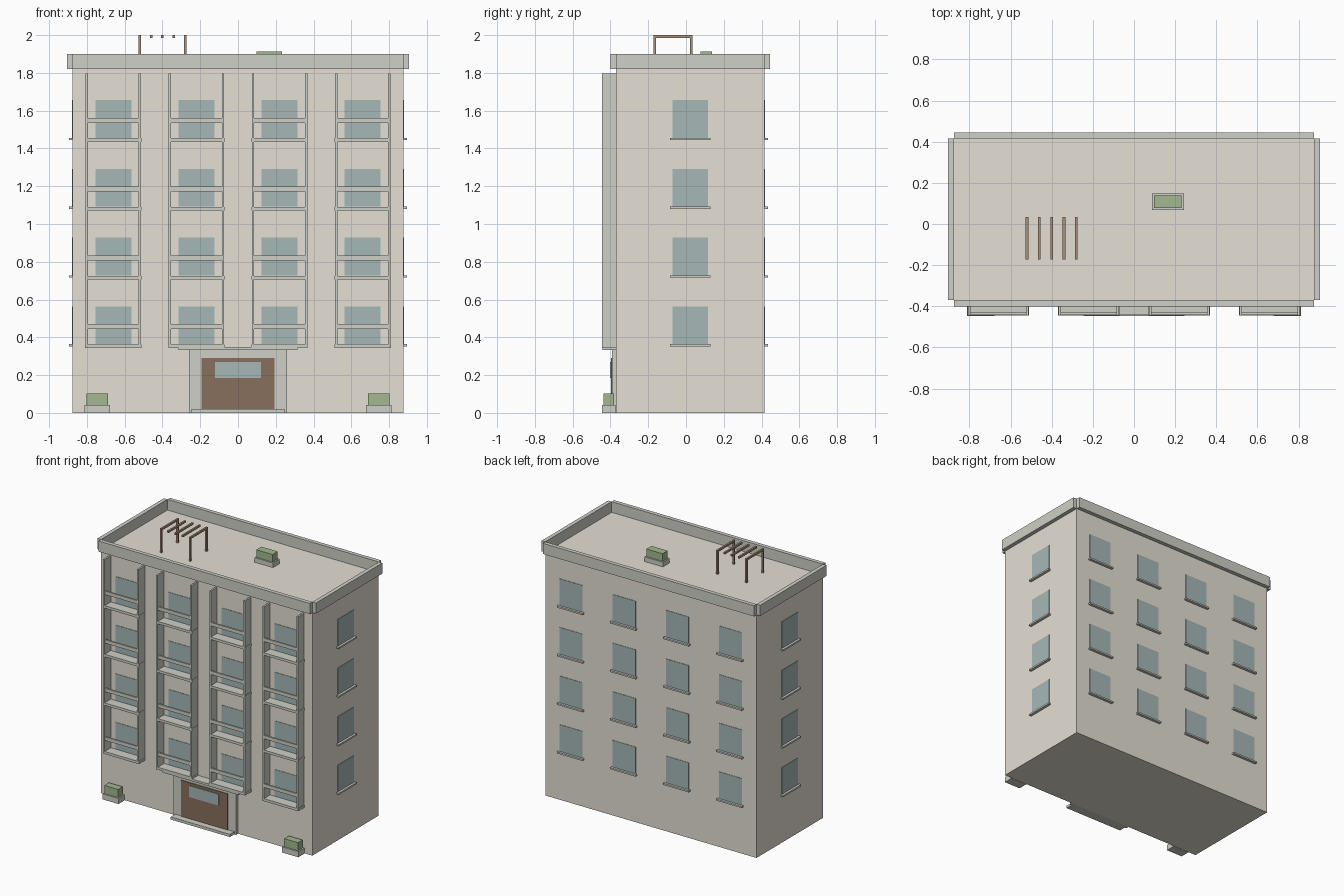
import bpy, bmesh

if "Cube" in bpy.data.objects:
    bpy.data.objects.remove(bpy.data.objects["Cube"])


def mat(name, rgb):
    m = bpy.data.materials.new(name)
    m.diffuse_color = (*rgb, 1)
    m.use_nodes = True
    m.node_tree.nodes["Principled BSDF"].inputs["Base Color"].default_value = m.diffuse_color
    return m


WALL = mat("wall_cream", (0.78, 0.74, 0.66))
TRIM = mat("trim_concrete", (0.62, 0.63, 0.57))
GLASS = mat("glass", (0.38, 0.48, 0.47))
DOOR = mat("door_brown", (0.25, 0.16, 0.11))
LEAF = mat("leaf_green", (0.36, 0.48, 0.28))
WOOD = mat("wood", (0.40, 0.28, 0.19))


def boxes(name, material, items):
    """One object made of boxes, each (x0, x1, y0, y1, z0, z1)."""
    bm = bmesh.new()
    for x0, x1, y0, y1, z0, z1 in items:
        vs = bmesh.ops.create_cube(bm, size=1)["verts"]
        for v in vs:
            v.co = (x0 + (v.co.x + 0.5) * (x1 - x0),
                    y0 + (v.co.y + 0.5) * (y1 - y0),
                    z0 + (v.co.z + 0.5) * (z1 - z0))
    me = bpy.data.meshes.new(name)
    bm.to_mesh(me)
    bm.free()
    me.materials.append(material)
    ob = bpy.data.objects.new(name, me)
    bpy.context.collection.objects.link(ob)
    return ob


W, YF, YB = 0.875, -0.37, 0.415      # body half width, front and back walls
FLOOR, ROOF = 0.364, 1.82
FRONT = -0.444                       # balcony front
YC = (YF + YB) / 2
COLS = (-0.66, -0.22, 0.22, 0.66)
LEVELS = [FLOOR * i for i in range(1, 5)]

# Main block and parapet
boxes("building_body", WALL, [(-W, W, YF, YB, 0, ROOF)])
boxes("parapet", TRIM, [
    (-W, W, YF - 0.03, YF, ROOF, 1.9), (-W, W, YB, YB + 0.03, ROOF, 1.9),
    (-W - 0.03, -W, YF, YB, ROOF, 1.9), (W, W + 0.03, YF, YB, ROOF, 1.9)])

# Windows and sills on all four sides
panes, sills = [], []
E, HW, HS, P = 0.003, 0.095, 0.106, 0.02
for z in LEVELS:
    zt, zs = z + 0.2, z - 0.012
    for x in COLS:
        panes.append((x - HW, x + HW, YF - E, YF + 0.01, z, zt))
        panes.append((x - HW, x + HW, YB - 0.01, YB + E, z, zt))
        sills.append((x - HS, x + HS, YB, YB + P, zs, z))
    for s in (-1, 1):
        a, b = sorted((s * (W - 0.01), s * (W + E)))
        panes.append((a, b, YC - HW, YC + HW, z, zt))
        a, b = sorted((s * W, s * (W + P)))
        sills.append((a, b, YC - HS, YC + HS, zs, z))
boxes("windows", GLASS, panes)
boxes("window_sills", TRIM, sills)

# Balcony bays: full-height side fins, floor slabs, front rails
fins, slabs, rails = [], [], []
H, T = 0.147, 0.013
for x in COLS:
    fins.append((x - H, x - H + T, FRONT, YF, 0.345, 1.798))
    fins.append((x + H - T, x + H, FRONT, YF, 0.345, 1.798))
    for z in LEVELS:
        slabs.append((x - H - 0.002, x + H + 0.002, FRONT, YF, z - 0.021, z - 0.002))
        rails.append((x - H + T, x + H - T, FRONT + 0.003, FRONT + 0.016,
                      z + 0.08, z + 0.106))
boxes("balcony_fins", TRIM, fins)
boxes("balcony_slabs", TRIM, slabs)
boxes("balcony_rails", TRIM, rails)

# Entrance
boxes("door_surround", TRIM, [(-0.26, 0.26, -0.393, YF, 0, 0.332)])
boxes("entrance_canopy", TRIM, [(-0.315, 0.315, -0.442, YF, 0.332, 0.348)])
boxes("entrance_step", TRIM, [(-0.245, 0.245, -0.446, YF, 0, 0.02)])
boxes("entrance_door", DOOR, [(-0.193, 0.193, -0.398, -0.38, 0.02, 0.29)])
boxes("door_glass", GLASS, [(-0.122, 0.122, -0.403, -0.39, 0.185, 0.27)])

# Planters by the entrance and on the roof
for name, x, y, z, hx, hy, hb, top in (
        ("left", -0.745, -0.409, 0, 0.067, 0.037, 0.042, 0.103),
        ("right", 0.745, -0.409, 0, 0.067, 0.037, 0.042, 0.103),
        ("roof", 0.165, 0.108, ROOF, 0.077, 0.04, 0.035, 0.092)):
    boxes(name + "_planter", TRIM, [(x - hx, x + hx, y - hy, y + hy, z, z + hb)])
    boxes(name + "_shrub", LEAF, [(x - hx + 0.01, x + hx - 0.01,
                                   y - hy + 0.01, y + hy - 0.01, z + hb, z + top)])

# Roof pergola: five beams, posts under the outer two
R = 0.0065
xs = [-0.52 + 0.06 * i for i in range(5)]
boxes("pergola_beams", WOOD, [(x - R, x + R, -0.173, 0.034, 1.986, 2.0) for x in xs])
boxes("pergola_posts", WOOD, [(x - R, x + R, y - R, y + R, ROOF, 1.986)
                              for x in (xs[0], xs[-1]) for y in (-0.166, 0.027)])
